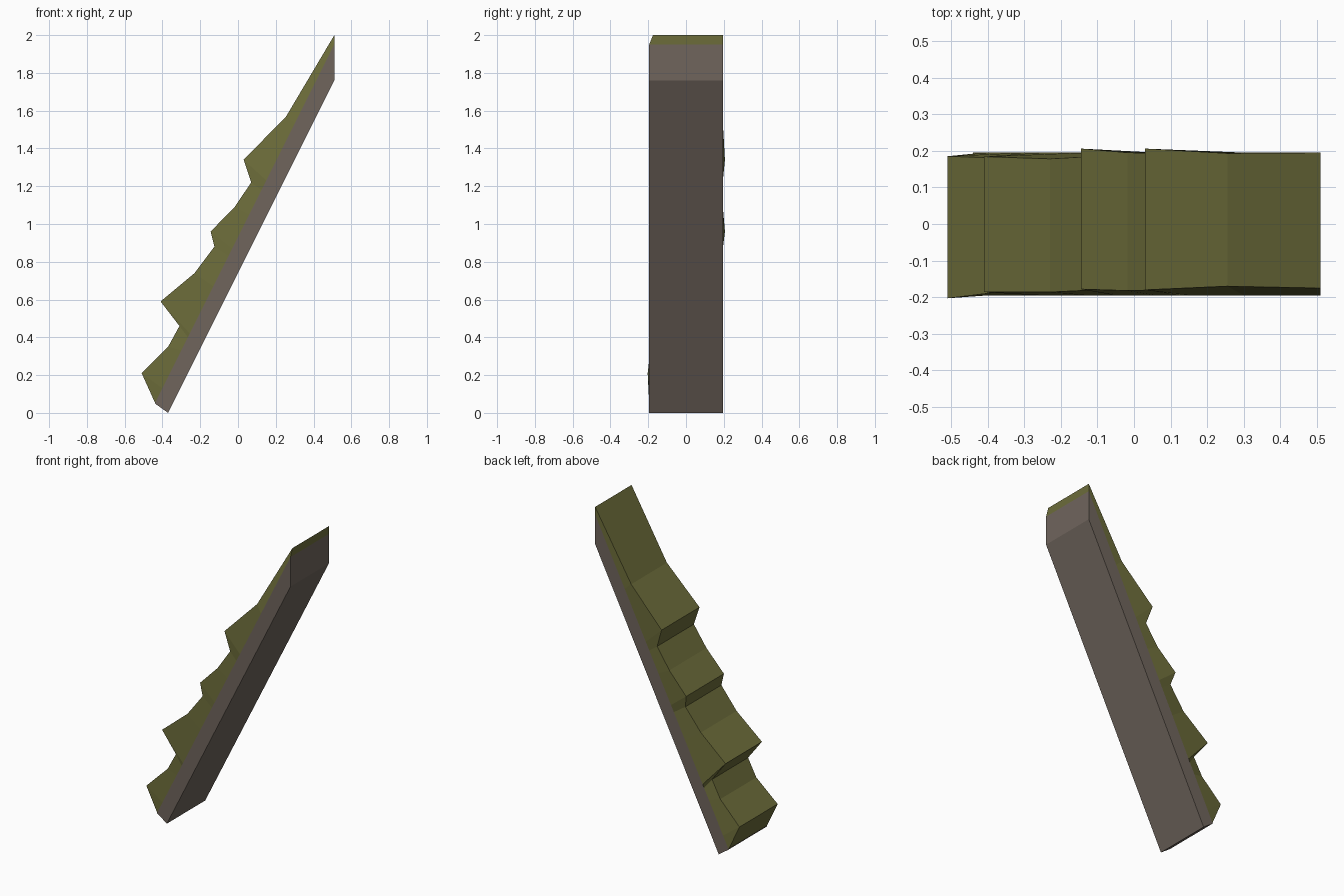
import bpy, bmesh

if "Cube" in bpy.data.objects:
    bpy.data.objects.remove(bpy.data.objects["Cube"])

def material(name, rgb):
    m = bpy.data.materials.new(name)
    m.diffuse_color = (*rgb, 1)
    m.use_nodes = True
    m.node_tree.nodes["Principled BSDF"].inputs["Base Color"].default_value = m.diffuse_color
    return m

def loft(name, rings, mat):
    """Skin a row of equal-length vertex rings and cap both ends."""
    bm = bmesh.new()
    vs = [[bm.verts.new(p) for p in r] for r in rings]
    n = len(vs[0])
    for a, b in zip(vs, vs[1:]):
        for i in range(n):
            j = (i + 1) % n
            bm.faces.new((a[i], a[j], b[j], b[i]))
    bm.faces.new(vs[0])
    bm.faces.new(vs[-1])
    bmesh.ops.recalc_face_normals(bm, faces=bm.faces)
    me = bpy.data.meshes.new(name)
    bm.to_mesh(me)
    bm.free()
    me.materials.append(mat)
    ob = bpy.data.objects.new(name, me)
    bpy.context.collection.objects.link(ob)
    return ob

stone = material("brown stone", (0.16, 0.13, 0.108))
moss = material("olive moss", (0.15, 0.15, 0.042))
W = 0.195

# Slanted stone slab
slab = [(-0.37, 0), (0.51, 1.76), (0.51, 1.95), (-0.44, 0.05)]
loft("stone_slab", [[(x, y, z) for x, z in slab] for y in (-W, W)], stone)

# Jagged moss steps: x, z, front y, back y, x of the matching point on the slab edge
steps = [
    (-0.44, 0.055, -0.195, 0.192, -0.438),
    (-0.51, 0.21, -0.203, 0.185, -0.40),
    (-0.37, 0.35, -0.186, 0.180, -0.30),
    (-0.31, 0.46, -0.188, 0.178, -0.265),
    (-0.41, 0.59, -0.186, 0.184, -0.255),
    (-0.23, 0.74, -0.186, 0.178, -0.13),
    (-0.125, 0.88, -0.181, 0.184, -0.05),
    (-0.145, 0.96, -0.178, 0.206, -0.03),
    (-0.018, 1.09, -0.182, 0.195, 0.06),
    (0.07, 1.22, -0.180, 0.193, 0.125),
    (0.03, 1.34, -0.180, 0.206, 0.15),
    (0.255, 1.57, -0.170, 0.193, 0.30),
    (0.51, 2.0, -0.175, 0.195, 0.51),
]
rings = []
for x, z, f, b, bx in steps:
    bz = 0.05 + 2 * (bx + 0.44)
    rings.append([(bx, -W, bz), (x, f, z), (x, b, z), (bx, W, bz)])
loft("moss_steps", rings, moss)
